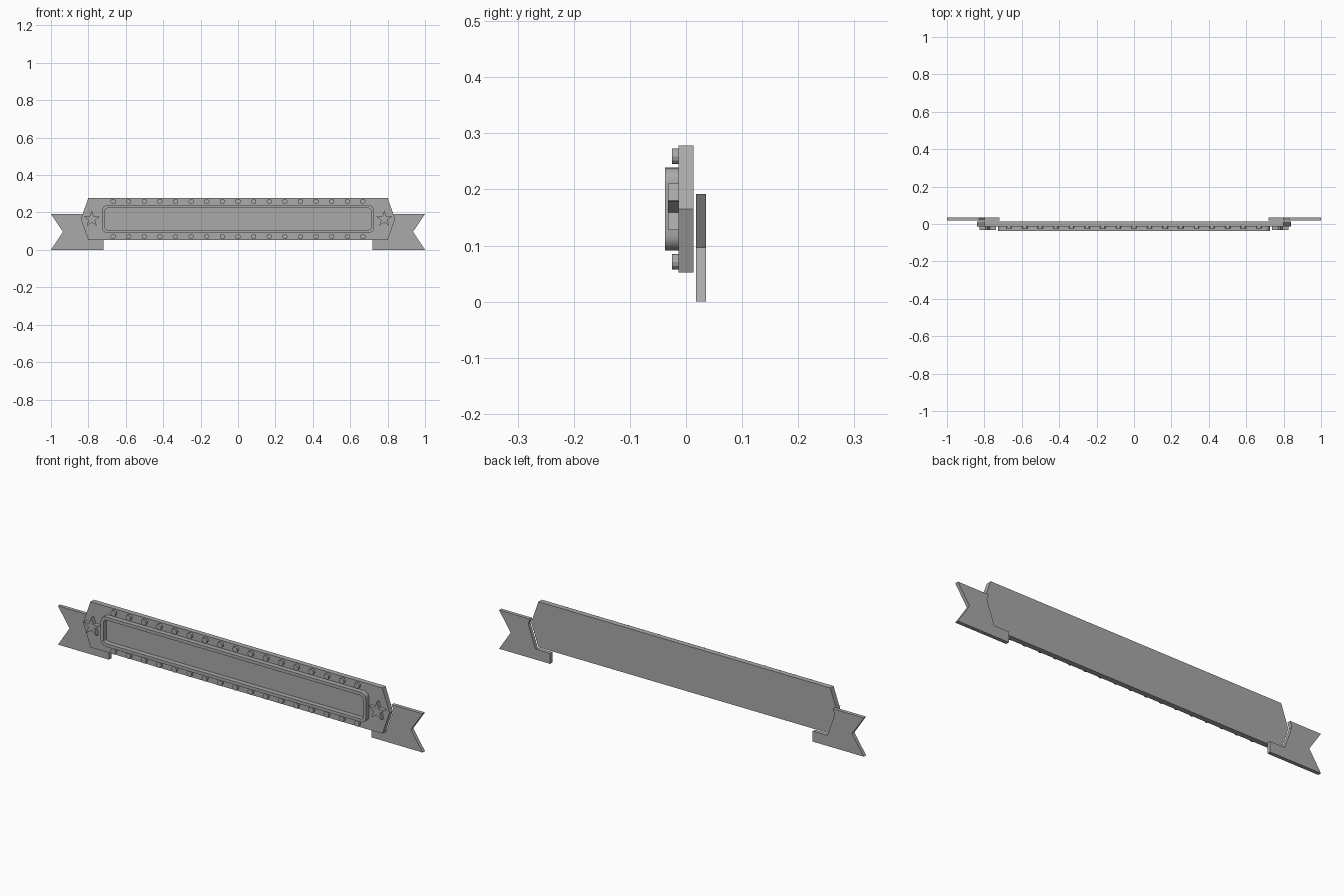
import bpy
import bmesh
import math

if "Cube" in bpy.data.objects:
    bpy.data.objects.remove(bpy.data.objects["Cube"])

grey = bpy.data.materials.new("plain grey")
grey.diffuse_color = (0.4, 0.4, 0.4, 1)
grey.use_nodes = True
grey.node_tree.nodes["Principled BSDF"].inputs["Base Color"].default_value = grey.diffuse_color

MID = 0.165  # height of the banner's centre line


def finish(name, bm):
    bmesh.ops.recalc_face_normals(bm, faces=bm.faces)
    mesh = bpy.data.meshes.new(name)
    bm.to_mesh(mesh)
    bm.free()
    mesh.materials.append(grey)
    obj = bpy.data.objects.new(name, mesh)
    bpy.context.collection.objects.link(obj)
    return obj


def plate(name, outline, front, back):
    """Extrude an (x, z) outline from y = front to y = back."""
    bm = bmesh.new()
    face = bm.faces.new([bm.verts.new((x, front, z)) for x, z in outline])
    new = bmesh.ops.extrude_face_region(bm, geom=[face])["geom"]
    verts = [v for v in new if isinstance(v, bmesh.types.BMVert)]
    bmesh.ops.translate(bm, verts=verts, vec=(0, back - front, 0))
    return finish(name, bm)


def rounded_rect(half_x, half_z, r, steps=6):
    points = []
    for q, (sx, sz) in enumerate([(1, 1), (-1, 1), (-1, -1), (1, -1)]):
        for i in range(steps + 1):
            a = math.pi / 2 * (q + i / steps)
            points.append((sx * (half_x - r) + r * math.cos(a),
                           MID + sz * (half_z - r) + r * math.sin(a)))
    return points


# Pointed banner board
plate("board", [(-0.80, 0.052), (0.80, 0.052), (0.84, MID),
                (0.80, 0.278), (-0.80, 0.278), (-0.84, MID)], -0.013, 0.013)

# Raised rounded frame around the open panel
bm = bmesh.new()
loops = []
for size, y in [((0.727, 0.074, 0.028), -0.013), ((0.727, 0.074, 0.028), -0.037),
                ((0.711, 0.058, 0.014), -0.037), ((0.711, 0.058, 0.014), -0.013)]:
    loops.append([bm.verts.new((x, y, z)) for x, z in rounded_rect(*size)])
for k in range(4):
    a, b = loops[k], loops[(k + 1) % 4]
    for i in range(len(a)):
        j = (i + 1) % len(a)
        bm.faces.new((a[i], a[j], b[j], b[i]))
frame = finish("frame", bm)

for side, s in (("left", -1), ("right", 1)):
    # Swallow-tailed ribbon end, cut to follow the board's outline
    plate(side + "_ribbon_tail",
          [(s * x, z) for x, z in [(0.72, 0), (1.0, 0), (0.936, 0.097), (1.0, 0.192),
                                   (0.83, 0.192), (0.84, MID), (0.80, 0.052),
                                   (0.72, 0.052)]], 0.018, 0.036)
    # Five-pointed star
    star = []
    for i in range(10):
        r = 0.046 if i % 2 == 0 else 0.0185
        a = math.pi / 2 + i * math.pi / 5
        star.append((s * 0.782 + r * math.cos(a), MID + r * math.sin(a)))
    plate(side + "_star", star, -0.032, -0.013)

# Rows of round studs along the top and bottom edges
for row, z in (("top", 0.259), ("bottom", 0.071)):
    for i in range(17):
        x = -0.668 + i * 0.0835
        circle = [(x + 0.014 * math.cos(k * math.pi / 6),
                   z + 0.014 * math.sin(k * math.pi / 6)) for k in range(12)]
        plate(f"{row}_stud_{i + 1}", circle, -0.025, -0.013)

# Smooth the frame's round corners, keeping its edges sharp
bpy.context.view_layer.objects.active = frame
frame.select_set(True)
bpy.ops.object.shade_smooth_by_angle(angle=math.radians(30))
